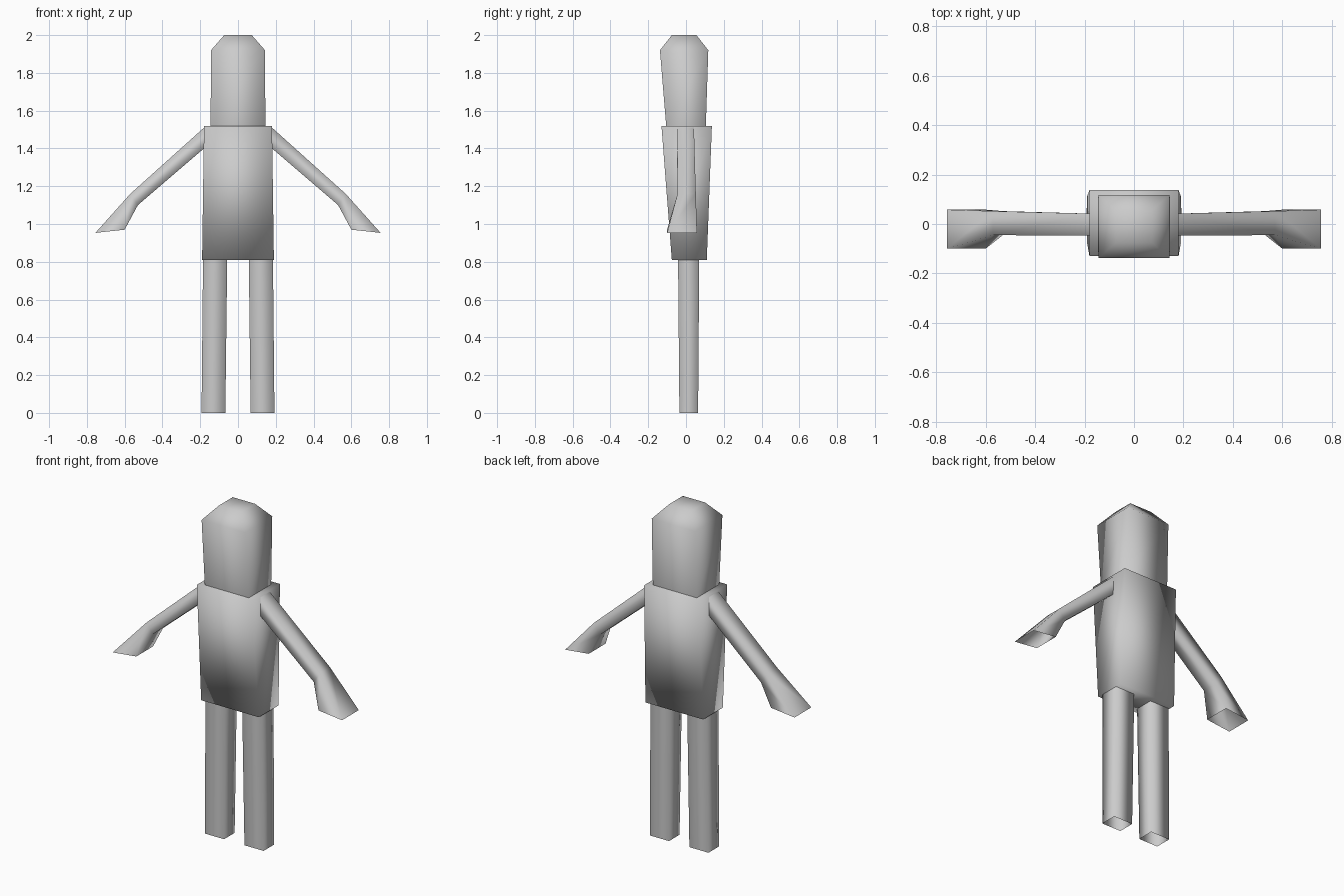
import bpy, bmesh

if "Cube" in bpy.data.objects:
    bpy.data.objects.remove(bpy.data.objects["Cube"])

grey = bpy.data.materials.new("plain grey")
grey.diffuse_color = (0.6, 0.6, 0.6, 1)
grey.use_nodes = True
grey.node_tree.nodes["Principled BSDF"].inputs["Base Color"].default_value = grey.diffuse_color


def loft(name, rings, cap_start=False, cap_end=False, inward=False):
    """Four-sided smooth tube through rings of corner points."""
    bm = bmesh.new()
    loops = [[bm.verts.new(p) for p in ring] for ring in rings]
    for a, b in zip(loops, loops[1:]):
        for i in range(4):
            j = (i + 1) % 4
            bm.faces.new((a[i], a[j], b[j], b[i]))
    if cap_start:
        bm.faces.new(loops[0][::-1])
    if cap_end:
        bm.faces.new(loops[-1])
    # Orient the walls using the first segment
    bm.normal_update()
    bm.faces.ensure_lookup_table()
    first = loops[0] + loops[1]
    centre = sum((v.co for v in first[1:]), first[0].co.copy()) / 8
    wall = bm.faces[0]
    outward = wall.normal.dot(wall.calc_center_median() - centre) > 0
    if outward == inward:
        bmesh.ops.reverse_faces(bm, faces=bm.faces[:])
    mesh = bpy.data.meshes.new(name)
    bm.to_mesh(mesh)
    bm.free()
    mesh.materials.append(grey)
    mesh.shade_smooth()
    obj = bpy.data.objects.new(name, mesh)
    bpy.context.collection.objects.link(obj)
    return obj


def level(x0, x1, y0, y1, z):
    """Horizontal rectangular ring."""
    return [(x0, y0, z), (x1, y0, z), (x1, y1, z), (x0, y1, z)]


def limb_ring(s, top, bottom, y0, y1):
    """Ring across an arm, given its top and bottom (x, z) points."""
    (xt, zt), (xb, zb) = top, bottom
    return [(s * xt, y0, zt), (s * xb, y0, zb), (s * xb, y1, zb), (s * xt, y1, zt)]


# Torso, closed at both ends
loft("torso", [level(-0.19, 0.19, -0.075, 0.11, 0.81),
               level(-0.18, 0.18, -0.13, 0.137, 1.52)], True, True)

# Head with bevelled crown
loft("head", [level(-0.145, 0.145, -0.105, 0.105, 1.52),
              level(-0.143, 0.143, -0.138, 0.118, 1.92),
              level(-0.073, 0.073, -0.075, 0.055, 2.0)], False, True)

for s, side in ((-1, "left"), (1, "right")):
    # Hollow leg, open at the foot
    loft(side + "_leg", [level(s * 0.067, s * 0.193, -0.035, 0.064, 0.0),
                         level(s * 0.057, s * 0.185, -0.042, 0.07, 0.82)])
    # Hollow arm with flared hand
    loft(side + "_arm", [limb_ring(s, (0.18, 1.51), (0.18, 1.40), -0.047, 0.042),
                         limb_ring(s, (0.57, 1.16), (0.53, 1.10), -0.045, 0.052),
                         limb_ring(s, (0.755, 0.953), (0.60, 0.97), -0.10, 0.058)],
         inward=True)
